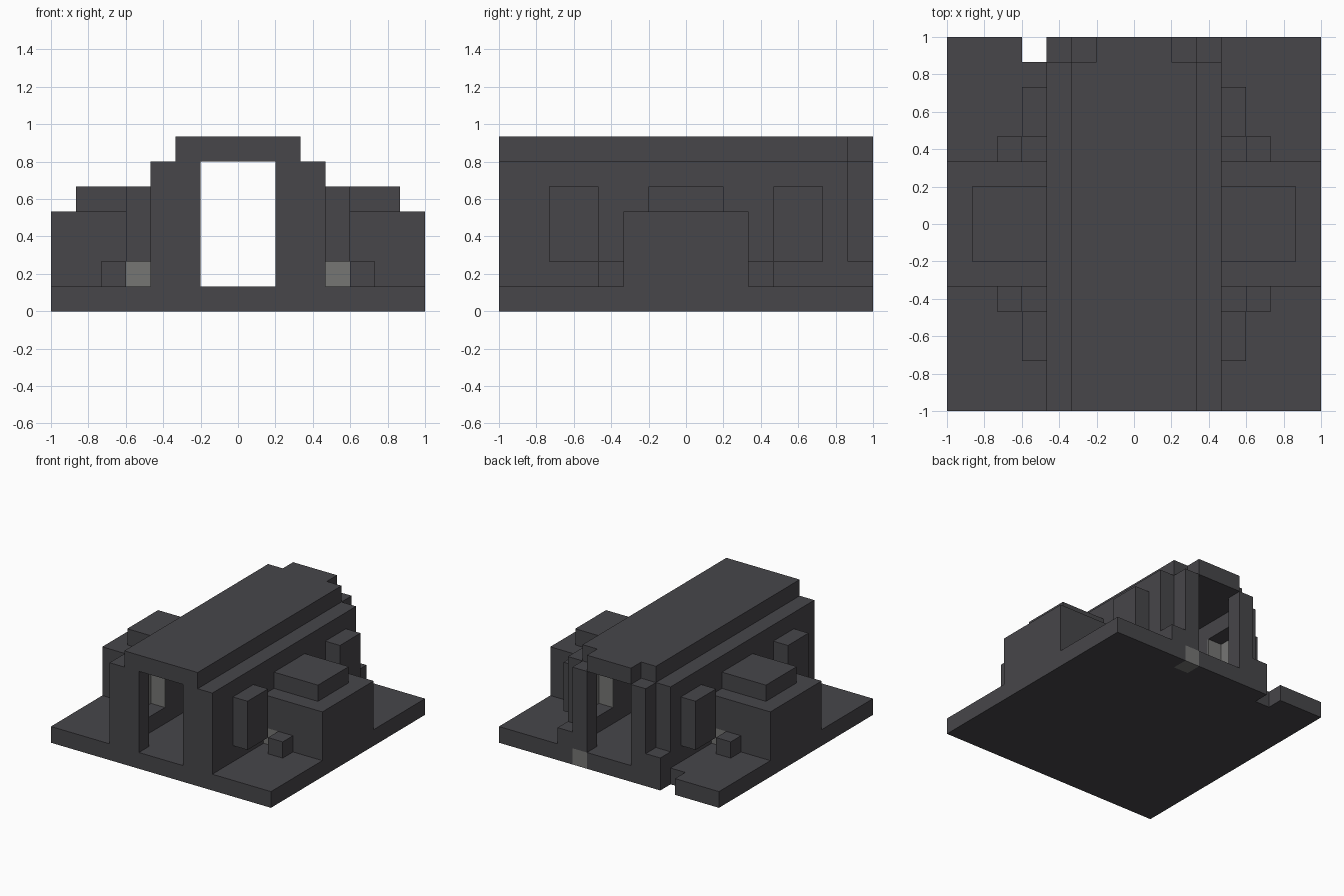
import bpy
import bmesh
from mathutils import Matrix, Vector

default = bpy.data.objects.get("Cube")
if default:
    bpy.data.objects.remove(default, do_unlink=True)

N = 15          # grid cells along the longest side
U = 2 / N       # size of one cell


def material(name, rgb):
    mat = bpy.data.materials.new(name)
    mat.use_nodes = True
    mat.diffuse_color = (*rgb, 1)
    bsdf = next(n for n in mat.node_tree.nodes if n.type == 'BSDF_PRINCIPLED')
    bsdf.inputs["Base Color"].default_value = (*rgb, 1)
    return mat


DARK = material("dark_grey", (0.063, 0.061, 0.068))
LIGHT = material("light_grey", (0.18, 0.18, 0.175))


def blocks(name, boxes, mat=DARK, flip_x=False, flip_y=False):
    """One object from boxes given as cell ranges (x0, x1, y0, y1, z0, z1)."""
    bm = bmesh.new()
    for x0, x1, y0, y1, z0, z1 in boxes:
        if flip_x:
            x0, x1 = N - x1, N - x0
        if flip_y:
            y0, y1 = N - y1, N - y0
        size = Vector((x1 - x0, y1 - y0, z1 - z0)) * U
        mid = Vector((x0 + x1 - N, y0 + y1 - N, z0 + z1)) * U / 2
        bmesh.ops.create_cube(bm, size=1,
                              matrix=Matrix.Translation(mid) @ Matrix.Diagonal((*size, 1)))
    mesh = bpy.data.meshes.new(name)
    bm.to_mesh(mesh)
    bm.free()
    mesh.materials.append(mat)
    obj = bpy.data.objects.new(name, mesh)
    bpy.context.collection.objects.link(obj)
    return obj


# Base slab with a notch and one light cell in its back row
blocks("base", [(0, 15, 0, 14, 0, 1), (0, 3, 14, 15, 0, 1),
                (4, 9, 14, 15, 0, 1), (10, 15, 14, 15, 0, 1)])
blocks("base_light", [(9, 10, 14, 15, 0, 1)], LIGHT)

# Roof ridge with a narrower end at the back
blocks("roof", [(5, 10, 0, 14, 6, 7), (6, 9, 14, 15, 6, 7)])

T = 0.05  # lining thickness in cells
for side, fx in (("left", False), ("right", True)):
    # Hall wall with two alcove openings
    blocks(side + "_wall", [(10, 11, 0, 14, 1, 2), (10, 11, 0, 14, 5, 6),
                            (10, 11, 0, 2, 2, 5), (10, 11, 4, 11, 2, 5),
                            (10, 11, 13, 14, 2, 5)], flip_x=fx)
    # Door jambs at both ends, and the step outside the back one
    blocks(side + "_front_jamb", [(9, 10, 0, 1, 1, 6)], flip_x=fx)
    blocks(side + "_back_jamb", [(9, 10, 14, 15, 1, 6)], flip_x=fx)
    blocks(side + "_back_step", [(10, 11, 14, 15, 1, 2)], flip_x=fx)
    # Wing with a raised top
    blocks(side + "_wing", [(11, 15, 5, 10, 2, 4), (12, 15, 5, 10, 1, 2),
                            (11, 12, 6, 9, 1, 2)], flip_x=fx)
    blocks(side + "_wing_top", [(11, 14, 6, 9, 4, 5)], flip_x=fx)

    for end, fy in (("front", False), ("back", True)):
        name = side + "_" + end
        # Tall bay outside each alcove, low block and light beside the wing
        blocks(name + "_bay", [(11, 12, 2, 4, 2, 5)], flip_x=fx, flip_y=fy)
        blocks(name + "_low_block", [(12, 13, 4, 5, 1, 2)], flip_x=fx, flip_y=fy)
        blocks(name + "_wing_light", [(11, 12, 5, 6, 1, 2)], LIGHT, fx, fy)
        # Light lining on the back and ends of the alcove
        blocks(name + "_alcove_lining",
               [(11 - T, 11, 2, 4, 2, 5), (10, 11 - T, 2, 2 + T, 2, 5),
                (10, 11 - T, 4 - T, 4, 2, 5)], LIGHT, fx, fy)
